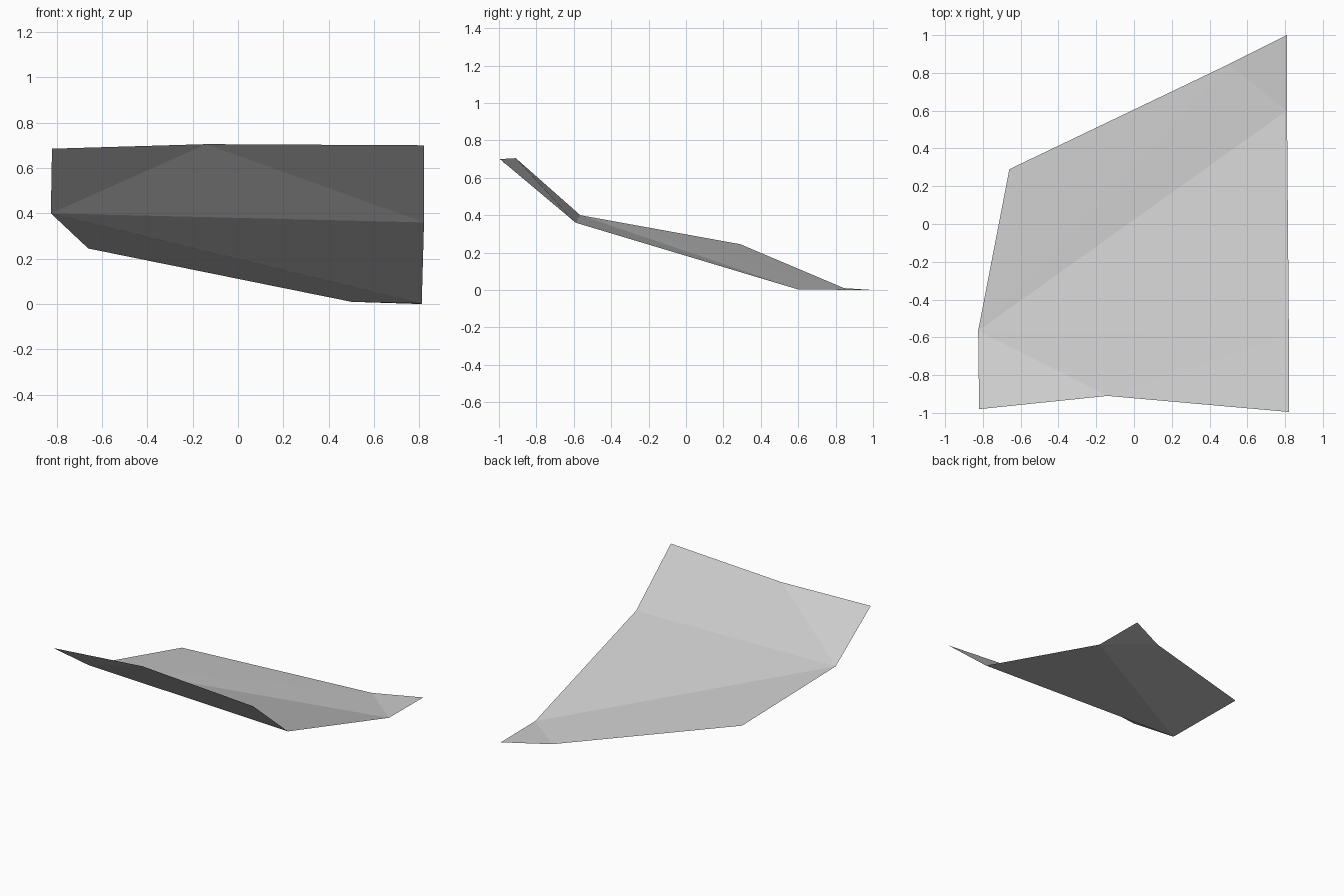
import bpy
import bmesh

cube = bpy.data.objects.get("Cube")
if cube:
    bpy.data.objects.remove(cube, do_unlink=True)

# One plain grey for the whole sheet
grey = bpy.data.materials.new("light_grey")
grey.use_nodes = True
colour = (0.6, 0.6, 0.6, 1)
grey.diffuse_color = colour
shader = next(n for n in grey.node_tree.nodes if n.type == "BSDF_PRINCIPLED")
shader.inputs["Base Color"].default_value = colour

# Corners of the bent sheet
corners = {
    "back_left": (0.81, 1.0, 0.0),
    "back_mid": (0.50, 0.845, 0.01),
    "right_back": (-0.66, 0.29, 0.245),
    "right_fold": (-0.825, -0.565, 0.40),
    "front_right": (-0.82, -0.98, 0.685),
    "front_mid": (-0.14, -0.91, 0.705),
    "front_left": (0.82, -0.995, 0.70),
    "left_fold": (0.82, -0.59, 0.36),
    "left_back": (0.81, 0.60, 0.003),
}

# Flat facets between the creases
facets = [
    ("back_left", "back_mid", "left_back"),
    ("right_fold", "left_back", "back_mid"),
    ("right_fold", "back_mid", "right_back"),
    ("right_fold", "left_fold", "left_back"),
    ("right_fold", "front_mid", "left_fold"),
    ("right_fold", "front_right", "front_mid"),
    ("front_mid", "front_left", "left_fold"),
]

bm = bmesh.new()
verts = {name: bm.verts.new(co) for name, co in corners.items()}
for names in facets:
    face = bm.faces.new([verts[n] for n in names])
    face.normal_update()
    if face.normal.z < 0:
        face.normal_flip()

mesh = bpy.data.meshes.new("bent_sheet")
bm.to_mesh(mesh)
bm.free()
mesh.materials.append(grey)
sheet = bpy.data.objects.new("bent_sheet", mesh)
bpy.context.collection.objects.link(sheet)
